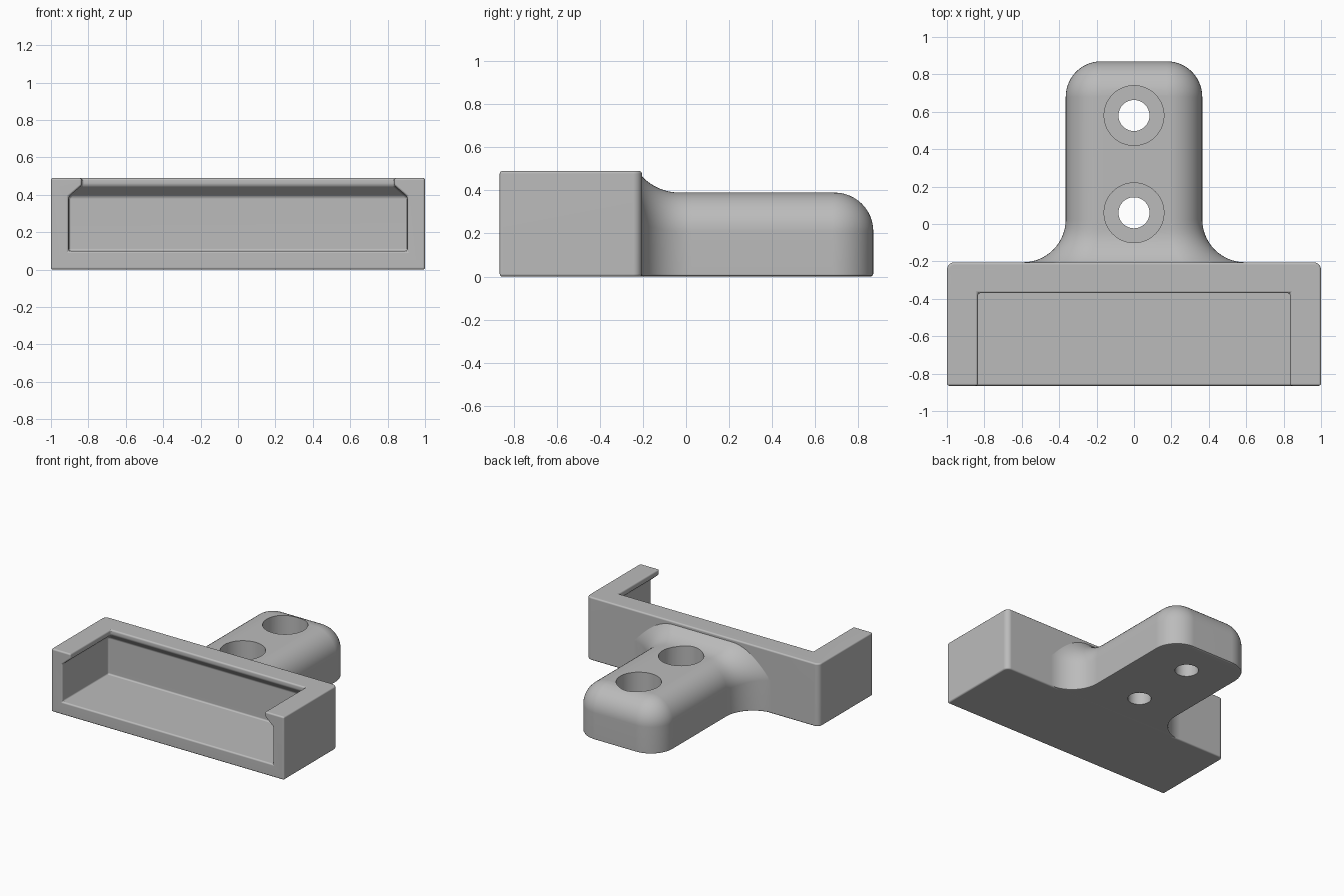
import bpy, bmesh, math

if "Cube" in bpy.data.objects:
    bpy.data.objects.remove(bpy.data.objects["Cube"], do_unlink=True)

grey = bpy.data.materials.new("light grey")
grey.use_nodes = True
grey.diffuse_color = (0.5, 0.5, 0.5, 1)
grey.node_tree.nodes["Principled BSDF"].inputs["Base Color"].default_value = (0.5, 0.5, 0.5, 1)


def make(name, bm):
    bmesh.ops.recalc_face_normals(bm, faces=bm.faces[:])
    mesh = bpy.data.meshes.new(name)
    bm.to_mesh(mesh)
    bm.free()
    mesh.materials.append(grey)
    ob = bpy.data.objects.new(name, mesh)
    bpy.context.collection.objects.link(ob)
    return ob


def apply(ob, kind, **settings):
    mod = ob.modifiers.new(kind, kind)
    for key, value in settings.items():
        setattr(mod, key, value)
    bpy.context.view_layer.objects.active = ob
    bpy.ops.object.modifier_apply(modifier=mod.name)


def combine(ob, other, operation):
    apply(ob, "BOOLEAN", object=other, operation=operation, solver="EXACT")
    bpy.data.objects.remove(other, do_unlink=True)


def loft(name, rings):
    bm = bmesh.new()
    rows = [[bm.verts.new(p) for p in ring] for ring in rings]
    n = len(rows[0])
    for a, b in zip(rows, rows[1:]):
        for i in range(n):
            j = (i + 1) % n
            bm.faces.new((a[i], a[j], b[j], b[i]))
    bm.faces.new(rows[0])
    bm.faces.new(rows[-1])
    return make(name, bm)


def rectangle(half, front, back, z):
    return [(-half, front, z), (half, front, z), (half, back, z), (-half, back, z)]


# Tray block with rounded rear corners
FRONT, BACK, TOP = -0.865, -0.205, 0.49
tray = loft("tray_bracket", [rectangle(1, FRONT, BACK, z) for z in (0, TOP)])
bm = bmesh.new()
bm.from_mesh(tray.data)
rear = [e for e in bm.edges if all(v.co.y > -0.3 for v in e.verts)
        and abs(e.verts[0].co.z - e.verts[1].co.z) > 0.1]
bmesh.ops.bevel(bm, geom=rear, offset=0.04, segments=6, profile=0.5, affect="EDGES")
bm.to_mesh(tray.data)
bm.free()

# Front pocket, narrowing under the lip and open at the top
pocket = loft("pocket_cutter", [
    rectangle(0.905, -1, -0.30, 0.10),
    rectangle(0.905, -1, -0.30, 0.39),
    rectangle(0.835, -1, -0.37, 0.45),
    rectangle(0.835, -1, -0.37, 0.60)])
combine(tray, pocket, "DIFFERENCE")
apply(tray, "BEVEL", width=0.012, segments=3, limit_method="ANGLE")

# Rounded mounting tongue: inset and height of each line up its side
W, H, END = 0.365, 0.39, 0.87
ROUND, CORNER, FILLET, LIFT = 0.18, 0.19, 0.23, 0.24
sides = [(0.012, 0), (0.004, 0.004), (0, 0.012)]
for i in range(13):
    t = math.pi / 2 * i / 12
    sides.append((ROUND * (1 - math.cos(t)), H - ROUND + ROUND * math.sin(t)))


def flare(a, d):
    y = BACK + FILLET - FILLET * math.sin(a)
    reach = (FILLET + d) ** 2 - (FILLET * math.sin(a)) ** 2
    return W + FILLET - math.sqrt(max(reach, 0)), y


def corner(b, d):
    r = CORNER - d
    return W - CORNER + r * math.cos(b), END - CORNER + r * math.sin(b)


def raised(y, z):
    rise = max(0, min(-0.03 - y, 0.175))
    return z * (1 + (LIFT - math.sqrt(LIFT ** 2 - rise ** 2)) / H)


STEPS = 14
angles = [math.pi / 2 * i / STEPS for i in range(STEPS + 1)]
outline = [[(flare(angles[-1], d)[0], -0.25) for d, z in sides]]
outline += [[flare(a, d) for d, z in sides] for a in reversed(angles)]
outline += [[corner(b, d) for d, z in sides] for b in angles]

rings = []
for row in outline:
    half = [(x, y, raised(y, z)) for (x, y), (d, z) in zip(row, sides)]
    rings.append(half + [(-x, y, z) for x, y, z in reversed(half)])

bm = bmesh.new()
rows = [[bm.verts.new(p) for p in ring] for ring in rings]
n = len(rows[0])
for a, b in zip(rows, rows[1:]):
    for i in range(n):
        j = (i + 1) % n
        bm.faces.new((a[i], a[j], b[j], b[i]))
bm.faces.new(rows[0])
last = rows[-1]
for i in range(n // 2 - 1):
    bm.faces.new((last[i], last[i + 1], last[n - 2 - i], last[n - 1 - i]))
tongue = make("tongue", bm)
combine(tray, tongue, "UNION")

# Two counterbored screw holes
for y in (0.06, 0.58):
    for radius, bottom in ((0.083, -0.2), (0.16, 0.17)):
        rings = [[(radius * math.cos(2 * math.pi * i / 48),
                   y + radius * math.sin(2 * math.pi * i / 48), z)
                  for i in range(48)] for z in (bottom, 0.8)]
        combine(tray, loft("hole_cutter", rings), "DIFFERENCE")

# Smooth rounded areas while keeping crisp edges
bpy.ops.object.select_all(action="DESELECT")
tray.select_set(True)
bpy.context.view_layer.objects.active = tray
bpy.ops.object.shade_smooth_by_angle(angle=math.radians(32))
weighted = tray.modifiers.new("even_shading", "WEIGHTED_NORMAL")
weighted.keep_sharp = True
